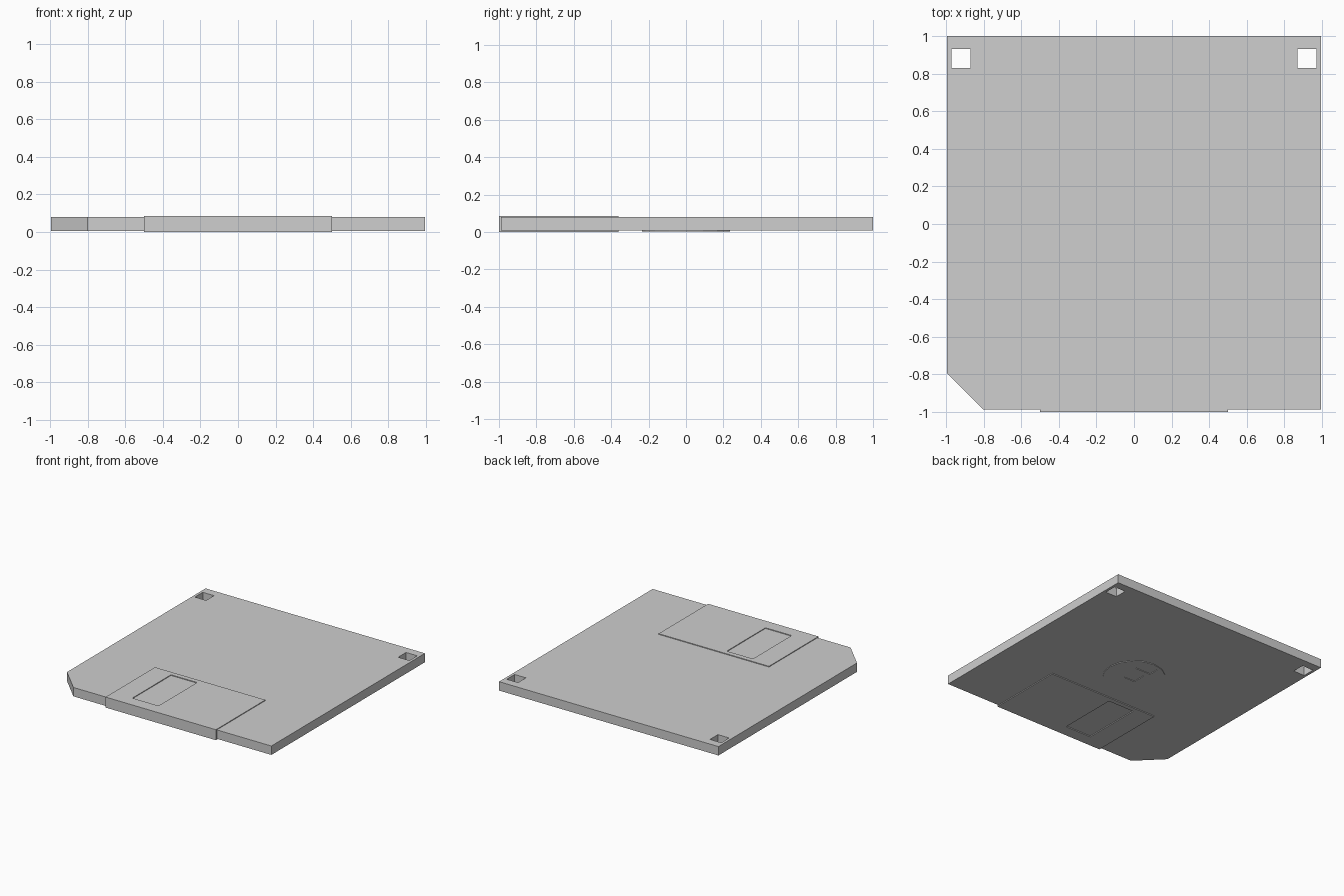
import bpy, bmesh, math

if "Cube" in bpy.data.objects:
    bpy.data.objects.remove(bpy.data.objects["Cube"])

GREY = bpy.data.materials.new("light_grey_plastic")
GREY.diffuse_color = (0.62, 0.62, 0.62, 1)
GREY.use_nodes = True
GREY.node_tree.nodes["Principled BSDF"].inputs["Base Color"].default_value = GREY.diffuse_color


def rect(x0, x1, y0, y1):
    return [(x0, y0), (x1, y0), (x1, y1), (x0, y1)]


def slab(name, outlines, z0, z1):
    """Flat plate: first outline is the edge, the others are holes."""
    cu = bpy.data.curves.new(name, 'CURVE')
    cu.dimensions = '2D'
    cu.fill_mode = 'BOTH'
    cu.extrude = (z1 - z0) / 2
    for pts in outlines:
        sp = cu.splines.new('POLY')
        sp.points.add(len(pts) - 1)
        for p, (x, y) in zip(sp.points, pts):
            p.co = (x, y, 0, 1)
        sp.use_cyclic_u = True
    ob = bpy.data.objects.new(name, cu)
    bpy.context.collection.objects.link(ob)
    bpy.ops.object.select_all(action='DESELECT')
    ob.select_set(True)
    bpy.context.view_layer.objects.active = ob
    bpy.ops.object.convert(target='MESH')
    ob = bpy.context.object
    ob.name = name
    # weld the caps to the walls, set height, keep facets flat
    bm = bmesh.new()
    bm.from_mesh(ob.data)
    bmesh.ops.remove_doubles(bm, verts=bm.verts, dist=0.0005)
    bmesh.ops.translate(bm, verts=bm.verts, vec=(0, 0, (z0 + z1) / 2))
    bmesh.ops.recalc_face_normals(bm, faces=bm.faces)
    for f in bm.faces:
        f.smooth = False
    bm.to_mesh(ob.data)
    bm.free()
    ob.data.materials.clear()
    ob.data.materials.append(GREY)
    return ob


W, FRONT = 0.994, -0.988        # half width and front edge of the case
Z0, Z1, TOP = 0.007, 0.08, 0.086

# Case with one clipped corner and two square through holes
case_edge = [(-0.8, FRONT), (W, FRONT), (W, 1), (-W, 1), (-W, -0.794)]
slab("disk_case", [case_edge,
                   rect(-0.972, -0.87, 0.83, 0.932),
                   rect(0.87, 0.972, 0.83, 0.932)], Z0, Z1)

# Sliding shutter: windowed plates above and below, joined by a front strip
window = rect(-0.327, -0.09, -0.90, -0.40)
plate = rect(-0.5, 0.5, FRONT, -0.36)
slab("shutter_top", [plate, window], Z1, TOP)
slab("shutter_bottom", [plate, window], 0, Z0)
slab("shutter_front", [rect(-0.5, 0.5, -1, FRONT)], 0, TOP)

# Drive hub underneath with a spindle hole and a drive slot
hub = [(0.235 * math.cos(math.tau * i / 16), 0.235 * math.sin(math.tau * i / 16))
       for i in range(16)]
slab("drive_hub", [hub,
                   rect(-0.05, 0.05, -0.055, 0.055),
                   rect(-0.07, 0.07, 0.105, 0.185)], 0.002, Z0)
